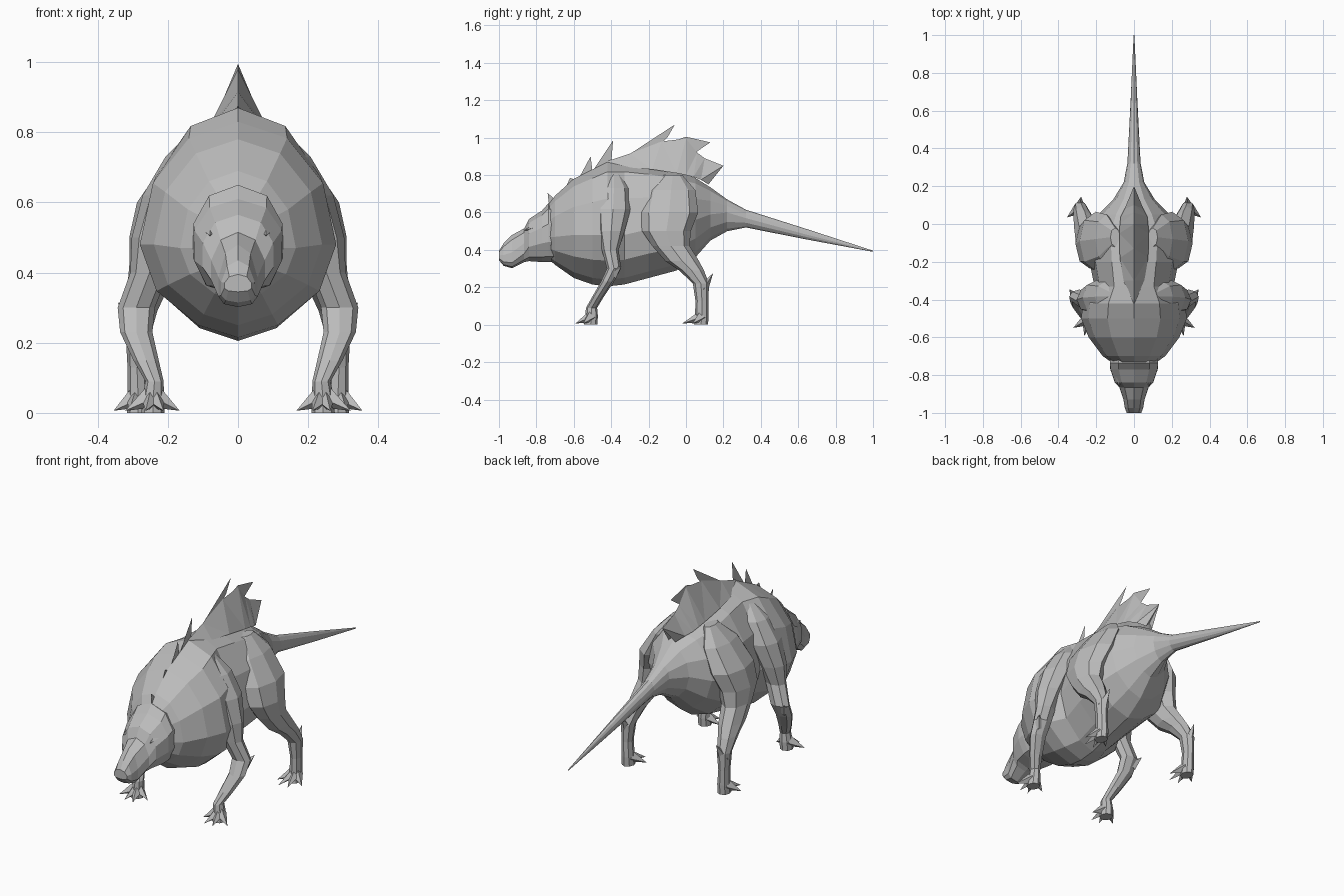
import bpy, bmesh
from math import sin, cos, pi, copysign
from mathutils import Vector

cube = bpy.data.objects.get("Cube")
if cube:
    bpy.data.objects.remove(cube)

hide = bpy.data.materials.new("grey hide")
hide.use_nodes = True
hide.diffuse_color = (0.5, 0.5, 0.5, 1)
hide.node_tree.nodes["Principled BSDF"].inputs["Base Color"].default_value = hide.diffuse_color


def finish(name, bm, mirror=False):
    bmesh.ops.recalc_face_normals(bm, faces=bm.faces)
    mesh = bpy.data.meshes.new(name)
    bm.to_mesh(mesh)
    bm.free()
    mesh.materials.append(hide)
    ob = bpy.data.objects.new(name, mesh)
    bpy.context.collection.objects.link(ob)
    if mirror:
        ob.modifiers.new("mirror", 'MIRROR')


def skin(bm, rings):
    """Join equal rings of points into a capped tube."""
    loops = [[bm.verts.new(p) for p in r] for r in rings]
    n = len(loops[0])
    for a, b in zip(loops, loops[1:]):
        for i in range(n):
            j = (i + 1) % n
            bm.faces.new((a[i], a[j], b[j], b[i]))
    bm.faces.new(loops[0])
    bm.faces.new(loops[-1])


def loft_y(name, sections, sides, top_pow, low_pow):
    """Sections along y: (y, bottom, top, half width, height of widest point)."""
    rings = []
    for y, zb, zt, w, zm in sections:
        ring = []
        for i in range(sides):
            a = 2 * pi * i / sides
            s, c = sin(a), cos(a)
            p = top_pow if c > 0 else low_pow
            z = zm + c * ((zt - zm) if c > 0 else (zm - zb))
            ring.append((w * copysign(abs(s) ** p, s), y, z))
        rings.append(ring)
    bm = bmesh.new()
    skin(bm, rings)
    finish(name, bm)


def spike(bm, base, tip, r, sides=4):
    """Pointed claw or horn from a round base to a tip."""
    base, tip = Vector(base), Vector(tip)
    turn = (tip - base).to_track_quat('Z', 'Y')
    ring = [bm.verts.new(base + turn @ Vector((r * cos(2 * pi * i / sides), r * sin(2 * pi * i / sides), 0)))
            for i in range(sides)]
    point = bm.verts.new(tip)
    for i in range(sides):
        bm.faces.new((ring[i], ring[(i + 1) % sides], point))
    bm.faces.new(ring)


def leg(name, rings, claws, joint):
    """Rings down the leg: (x, y, z, x radius, y radius)."""
    bm = bmesh.new()
    skin(bm, [[(x + rx * cos(2 * pi * i / 8), y + ry * sin(2 * pi * i / 8), z) for i in range(8)]
              for x, y, z, rx, ry in rings])
    fx, fy = rings[-1][:2]
    for x, y in claws:
        spike(bm, (fx + (x - fx) * 0.15, fy, 0.042), (x, y, 0.006), 0.03)
    spike(bm, *joint, 0.03)
    finish(name, bm, mirror=True)


# Torso running back into the tail
loft_y("body_and_tail", [
    (-.745, .36, .63, .10, .47), (-.70, .32, .69, .165, .47), (-.6, .25, .78, .24, .48),
    (-.5, .215, .83, .28, .48), (-.42, .205, .87, .27, .48), (-.33, .215, .87, .21, .48),
    (-.2, .25, .85, .235, .51), (-.05, .29, .82, .25, .53), (.05, .36, .785, .19, .56),
    (.13, .45, .735, .11, .59), (.22, .5, .67, .055, .6), (.32, .52, .615, .035, .57),
    (.65, .455, .51, .018, .48), (1, .39, .396, .002, .393)], 12, 1, 1.3)

# Head with a wide jaw, narrow muzzle ridge and raised skull plates
loft_y("head", [
    (-1, .345, .395, .04, .36), (-.975, .315, .435, .05, .345), (-.93, .302, .48, .058, .345),
    (-.865, .335, .515, .08, .4), (-.84, .34, .565, .105, .45), (-.77, .335, .61, .13, .48),
    (-.735, .335, .65, .133, .49), (-.67, .34, .62, .125, .49)], 10, .9, .7)

# Brow and cheek points
bm = bmesh.new()
spike(bm, (.08, -.79, .525), (.08, -.865, .505), .025)
spike(bm, (.09, -.74, .44), (.12, -.685, .41), .035)
finish("brow_and_cheek", bm, mirror=True)

# Front legs
leg("front_leg", [
    (.105, -.385, .81, .02, .03), (.15, -.385, .73, .057, .08), (.192, -.39, .62, .08, .095),
    (.23, -.4, .5, .073, .072), (.252, -.405, .4, .055, .045), (.29, -.385, .3, .053, .038),
    (.29, -.42, .23, .046, .035), (.262, -.47, .15, .036, .031), (.238, -.505, .09, .026, .03),
    (.242, -.505, .045, .031, .034), (.243, -.51, 0, .033, .036)],
    [(.166, -.53), (.212, -.592), (.263, -.592), (.322, -.55)],
    ((.31, -.39, .27), (.342, -.345, .315)))

# Hind legs
leg("hind_leg", [
    (.10, -.07, .8, .025, .05), (.145, -.08, .72, .06, .13), (.203, -.09, .6, .085, .155),
    (.235, -.105, .5, .075, .13), (.248, -.08, .42, .062, .1), (.262, -.02, .34, .055, .09),
    (.275, .03, .29, .045, .066), (.285, .08, .22, .035, .043), (.288, .085, .13, .027, .035),
    (.285, .085, .05, .03, .036), (.285, .08, 0, .032, .038)],
    [(.213, .03), (.255, -.022), (.31, -.022), (.355, .035)],
    ((.287, .09, .19), (.28, .145, .275)))

# Wedge of the sail: a ridge over a wider base
ridge = [(-.42, .875), (-.3, .915), (-.13, .98), (.0, .995),
         (.06, .92), (.1, .89), (.2, .85), (.12, .77)]
base = [(-.42, .85, .01), (-.3, .84, .055), (-.18, .83, .075), (-.05, .81, .078),
        (0, .8, .075), (.04, .79, .07), (.08, .775, .05), (.12, .75, .02)]
bm = bmesh.new()
top = [bm.verts.new((0, y, z)) for y, z in ridge]
for side in (-1, 1):
    low = [bm.verts.new((side * w, y, z)) for y, z, w in base]
    for i in range(len(top) - 1):
        bm.faces.new((top[i], top[i + 1], low[i + 1]))
        bm.faces.new((top[i], low[i + 1], low[i]))
finish("back_sail", bm)

# Paper-thin spines along the midline, from the neck to the back of the sail
spines = [
    [(-.73, .62), (-.74, .705), (-.69, .66)],
    [(-.65, .72), (-.62, .785), (-.58, .77)],
    [(-.58, .77), (-.51, .9), (-.5, .82)],
    [(-.5, .82), (-.39, .985), (-.4, .86)],
    [(-.32, .9), (-.06, 1.07), (-.1, 1.0), (-.13, .97)],
    [(-.1, .97), (0, 1.005), (.13, .975), (.05, .92)]]
bm = bmesh.new()
for outline in spines:
    bm.faces.new([bm.verts.new((0, y, z)) for y, z in outline])
finish("midline_spines", bm)
